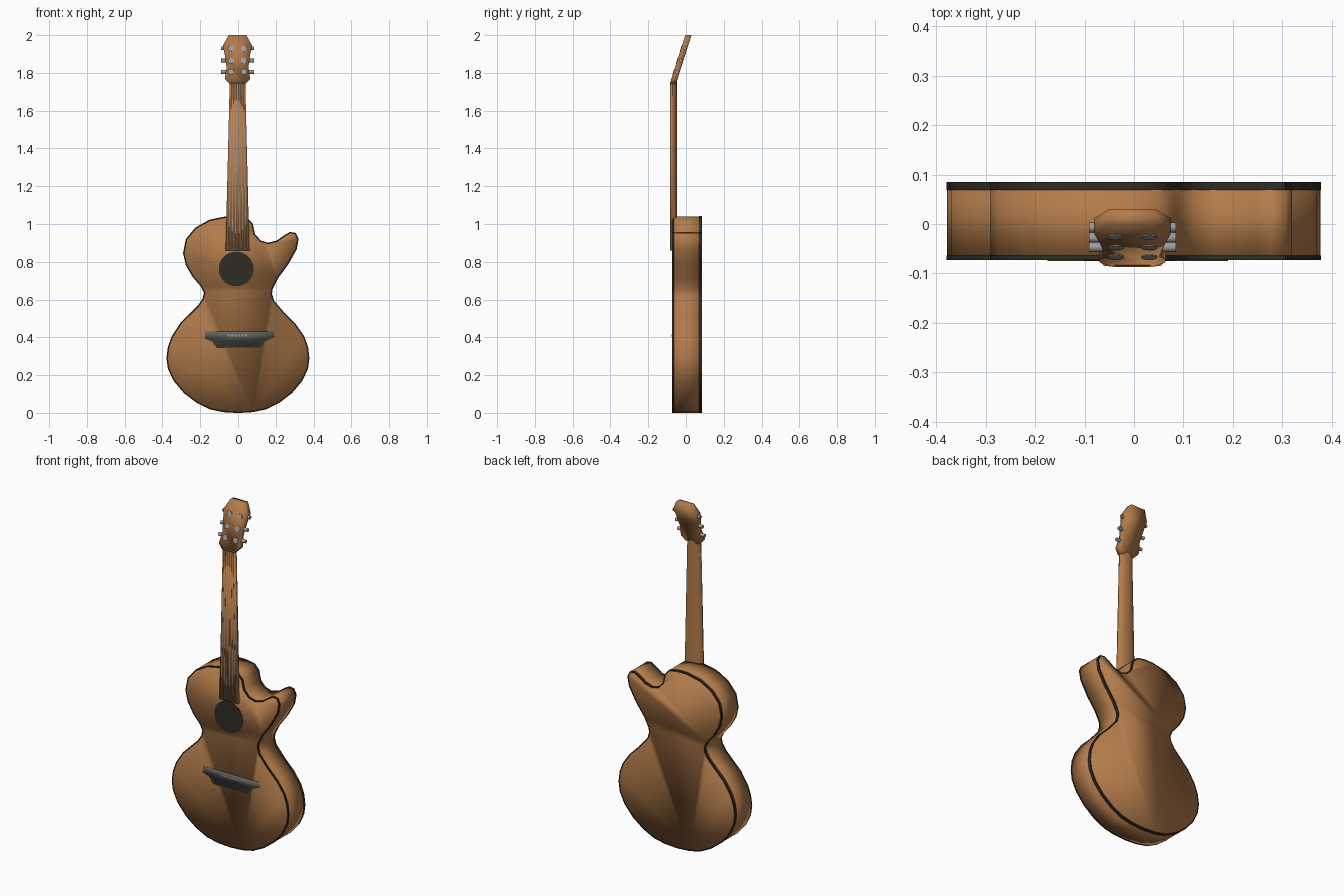
import bpy, bmesh, math
from mathutils import Vector, Matrix

if "Cube" in bpy.data.objects:
    bpy.data.objects.remove(bpy.data.objects["Cube"])


def material(name, rgb):
    m = bpy.data.materials.new(name)
    m.diffuse_color = (*rgb, 1)
    m.use_nodes = True
    m.node_tree.nodes["Principled BSDF"].inputs["Base Color"].default_value = m.diffuse_color
    return m


WOOD = material("warm wood", (0.45, 0.20, 0.07))
BLACK = material("soft black", (0.03, 0.025, 0.018))
CHARCOAL = material("charcoal", (0.125, 0.125, 0.12))
STEEL = material("steel grey", (0.34, 0.34, 0.34))
CX = -0.003  # neck centre line


def finish(name, bm, mat, angle=40):
    bmesh.ops.recalc_face_normals(bm, faces=bm.faces)
    me = bpy.data.meshes.new(name)
    bm.to_mesh(me)
    bm.free()
    me.materials.append(mat)
    ob = bpy.data.objects.new(name, me)
    bpy.context.collection.objects.link(ob)
    bpy.ops.object.select_all(action='DESELECT')
    ob.select_set(True)
    bpy.context.view_layer.objects.active = ob
    bpy.ops.object.shade_smooth_by_angle(angle=math.radians(angle))
    return ob


def loft(bm, rings):
    """Skin closed rings of 3D points; returns both caps."""
    vs = [[bm.verts.new(p) for p in r] for r in rings]
    n = len(rings[0])
    for a, b in zip(vs, vs[1:]):
        for i in range(n):
            bm.faces.new((a[i], a[(i + 1) % n], b[(i + 1) % n], b[i]))
    return [bm.faces.new(vs[0]), bm.faces.new(vs[-1])]


def plate(name, outline, y0, y1, mat, lean=lambda z: 0, angle=180):
    """Extrude an (x, z) outline from y0 to y1, optionally leaning with z."""
    bm = bmesh.new()
    loft(bm, [[(x, y + lean(z), z) for x, z in outline] for y in (y0, y1)])
    return finish(name, bm, mat, angle)


def rod(name, a, b, r, mat, sides=12):
    a, b = Vector(a), Vector(b)
    d = b - a
    rot = d.to_track_quat('Z', 'Y').to_matrix().to_4x4()
    bm = bmesh.new()
    bmesh.ops.create_cone(bm, cap_ends=True, segments=sides, radius1=r, radius2=r,
                          depth=d.length, matrix=Matrix.Translation((a + b) / 2) @ rot)
    return finish(name, bm, mat)


# Body with single cutaway: outline runs clockwise from the bottom
outline = [(0, 0), (-.08, .005), (-.15, .02), (-.22, .055), (-.285, .105), (-.34, .17),
           (-.37, .235), (-.378, .29), (-.37, .35), (-.35, .405), (-.305, .475), (-.25, .53),
           (-.21, .57), (-.187, .605), (-.18, .635), (-.195, .667), (-.24, .72), (-.275, .78),
           (-.29, .845), (-.275, .92), (-.225, .98), (-.15, 1.022), (-.06, 1.04), (0, 1.04),
           (.05, 1.03), (.078, 1.0), (.09, .945), (.12, .912), (.16, .90), (.205, .912),
           (.245, .94), (.275, .957), (.305, .952), (.32, .92), (.31, .865), (.265, .785),
           (.21, .71), (.183, .655), (.18, .63), (.19, .595), (.245, .53), (.305, .47),
           (.35, .405), (.37, .35), (.377, .29), (.37, .235), (.34, .17), (.285, .105),
           (.22, .055), (.15, .02), (.08, .005)]
body = plate("body", outline, -.072, .084, WOOD)

# Dark binding hugging the front and back edges: a thin open frame
for name, y0, y1, outer in (("front_binding", -.0728, -.064, 0), ("back_binding", .069, .085, 1)):
    bm = bmesh.new()
    caps = loft(bm, [[(x * 1.003, y, .5 + (z - .5) * 1.002) for x, z in outline]
                     for y in (y0, y1)])
    bmesh.ops.recalc_face_normals(bm, faces=bm.faces)
    bmesh.ops.inset_individual(bm, faces=[caps[outer]], thickness=.006)
    bmesh.ops.delete(bm, geom=caps, context='FACES')
    finish(name, bm, BLACK)


# Neck: rounded back, tapering towards the nut
def neck_ring(z, w):
    arc = [(w * math.cos(t), -.072 + .024 * math.sin(t))
           for t in (math.pi * i / 10 for i in range(11))]
    return [(CX + x, y, z) for x, y in arc]


bm = bmesh.new()
loft(bm, [neck_ring(.88, .062), neck_ring(1.76, .041)])
finish("neck", bm, WOOD, 50)

# Fretboard with bevelled front edges
bm = bmesh.new()
loft(bm, [[(CX - w, -.071, z), (CX - w, -.079, z), (CX - w + .006, -.085, z),
           (CX + w - .006, -.085, z), (CX + w, -.079, z), (CX + w, -.071, z)]
          for z, w in ((.86, .063), (1.75, .041))])
finish("fretboard", bm, WOOD, 180)


# Headstock leaning back
def lean(z):
    return (z - 1.745) * .32


half = [(.041, 1.74), (.067, 1.768), (.058, 1.83), (.067, 1.895), (.077, 1.945), (.047, 2.0)]
plate("headstock", [(CX - x, z) for x, z in half] + [(CX + x, z) for x, z in half[::-1]],
      -.085, -.052, WOOD, lean)

# Tuners: one washer on the face and one peg at the edge for each string
for z in (1.805, 1.865, 1.93):
    for s in (-1, 1):
        y = lean(z)
        x = CX + s * .034
        rod("tuner_washer", (x, y - .087, z), (x, y - .08, z - .002), .016, STEEL)
        rod("tuner_peg", (CX + s * .045, y - .066, z), (CX + s * .088, y - .066, z), .01, STEEL)

# Sound hole disc
rod("sound_hole", (-.01, -.0735, .762), (-.01, -.068, .762), .092, BLACK, 32)

# Bridge plate
plate("bridge", [(-.175, .43), (.19, .43), (.19, .40), (.15, .385), (.115, .345),
                 (-.11, .345), (-.135, .38), (-.175, .395)], -.075, -.07, CHARCOAL)

# Strings: flat strips on the fretboard, anchored by pins in the bridge
for i in range(6):
    k = (i - 2.5) / 2.5
    a, b, w = CX + k * .046, CX + k * .03, .0015
    plate("string", [(a - w, .87), (a + w, .87), (b + w, 1.75), (b - w, 1.75)],
          -.0858, -.084, STEEL, angle=30)
    rod("bridge_pin", (a, -.0765, .41), (a, -.072, .41), .006, STEEL, 8)
